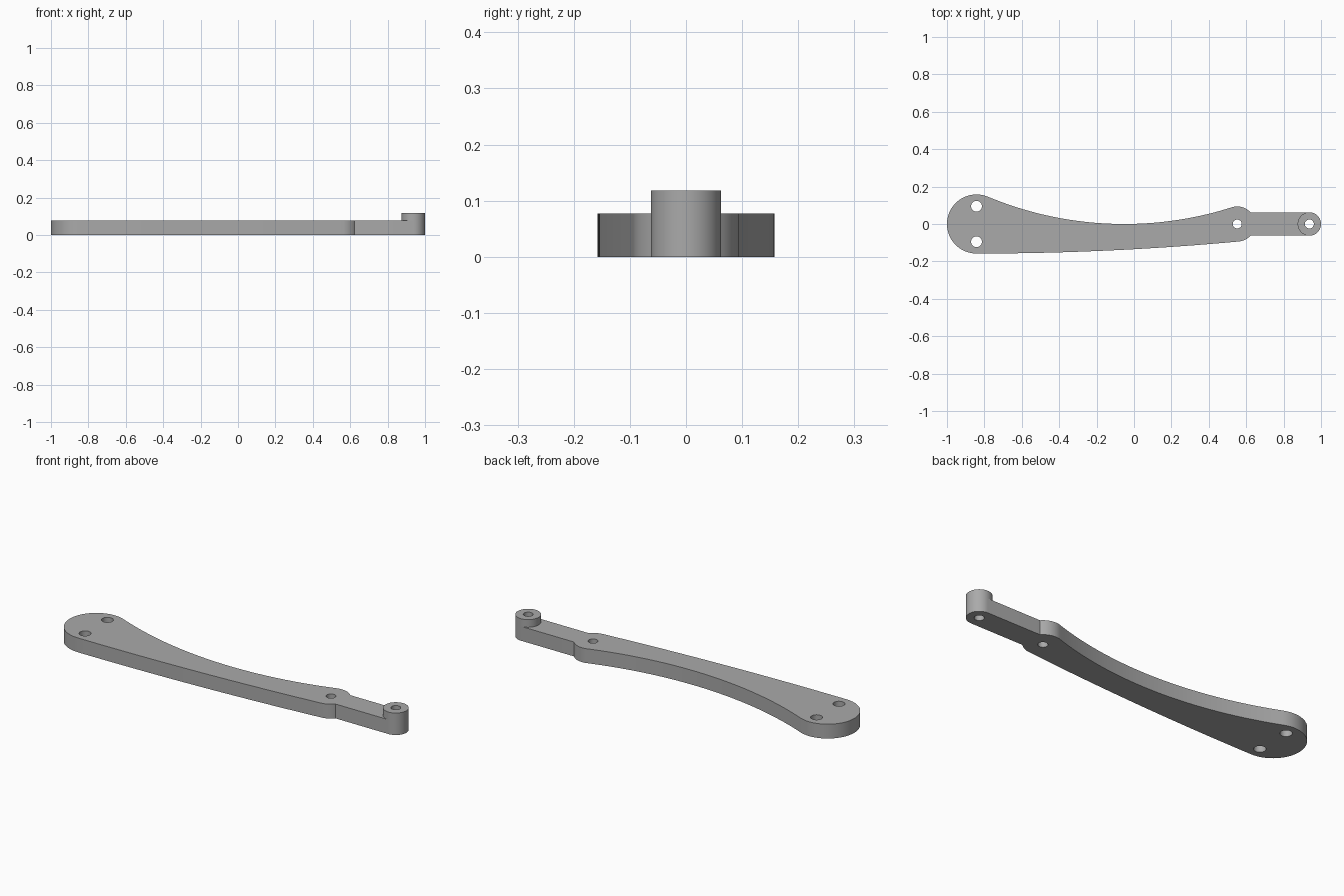
import bpy, bmesh
from math import sin, cos, atan2, radians, pi

cube = bpy.data.objects.get("Cube")
if cube:
    bpy.data.objects.remove(cube, do_unlink=True)

grey = bpy.data.materials.new("plain grey")
grey.use_nodes = True
colour = (0.4, 0.4, 0.4, 1)
grey.diffuse_color = colour
grey.node_tree.nodes["Principled BSDF"].inputs["Base Color"].default_value = colour

ARM_TOP, BOSS_TOP = 0.077, 0.118
BIG, MID, TIP = (-0.842, 0), (0.552, 0), (0.9375, 0)
BIG_R, MID_R, TIP_R = 0.158, 0.094, 0.0625


def arc(centre, r, start, end, n):
    """Points along an arc, angles in radians."""
    angles = [start + (end - start) * i / n for i in range(n + 1)]
    return [(centre[0] + r * cos(a), centre[1] + r * sin(a)) for a in angles]


def circle(centre, r, n=48):
    return arc(centre, r, 0, 2 * pi, n)[:-1]


def plate(name, loops, z0, z1, open_bottom=False):
    """Extruded outline with holes, as a clean mesh."""
    curve = bpy.data.curves.new(name, "CURVE")
    curve.dimensions = "2D"
    curve.fill_mode = "BOTH"
    curve.extrude = (z1 - z0) / 2
    for loop in loops:
        spline = curve.splines.new("POLY")
        spline.points.add(len(loop) - 1)
        for point, (x, y) in zip(spline.points, loop):
            point.co = (x, y, 0, 1)
        spline.use_cyclic_u = True
    obj = bpy.data.objects.new(name, curve)
    bpy.context.collection.objects.link(obj)
    bpy.ops.object.select_all(action="DESELECT")
    obj.select_set(True)
    bpy.context.view_layer.objects.active = obj
    bpy.ops.object.convert(target="MESH")
    obj = bpy.context.object
    bm = bmesh.new()
    bm.from_mesh(obj.data)
    bmesh.ops.remove_doubles(bm, verts=bm.verts, dist=0.00005)
    bmesh.ops.translate(bm, verts=bm.verts, vec=(0, 0, (z0 + z1) / 2))
    bmesh.ops.recalc_face_normals(bm, faces=bm.faces)
    if open_bottom:
        hidden = [f for f in bm.faces if f.normal.z < -0.9]
        bmesh.ops.delete(bm, geom=hidden, context="FACES")
    bm.to_mesh(obj.data)
    bm.free()
    obj.data.materials.clear()
    obj.data.materials.append(grey)
    bpy.ops.object.shade_smooth_by_angle(angle=radians(30))
    return obj


# Long tangent arcs joining the two rounded ends: hollow back, bowed front
hollow, hollow_r = (-0.052, 1.895), 1.895
bow_r = 15.3
bow = (BIG[0], bow_r - BIG_R)


def toward(a, b):
    return atan2(b[1] - a[1], b[0] - a[0])


big_up, mid_up = toward(BIG, hollow), toward(MID, hollow)
mid_low = toward(bow, MID)
neck = atan2(TIP_R, (MID_R ** 2 - TIP_R ** 2) ** 0.5)

outline = (
    arc(BIG, BIG_R, big_up, 1.5 * pi, 40)
    + arc(bow, bow_r, -pi / 2, mid_low, 24)[1:]
    + arc(MID, MID_R, mid_low, -neck, 12)[1:]
    + arc(TIP, TIP_R, -pi / 2, pi / 2, 24)
    + arc(MID, MID_R, neck, mid_up, 16)
    + arc(hollow, hollow_r, mid_up - pi, big_up - pi, 40)[1:-1]
)

# Arm with two mounting holes, a pivot hole and the tip hole
tip_hole = circle(TIP, 0.024)
holes = [circle((BIG[0], y), 0.029) for y in (-0.095, 0.095)]
holes += [circle(MID, 0.024), tip_hole]
plate("lever_arm", [outline] + holes, 0, ARM_TOP)

# Raised round boss on the tip
plate("tip_boss", [circle(TIP, TIP_R), tip_hole], ARM_TOP, BOSS_TOP, open_bottom=True)
